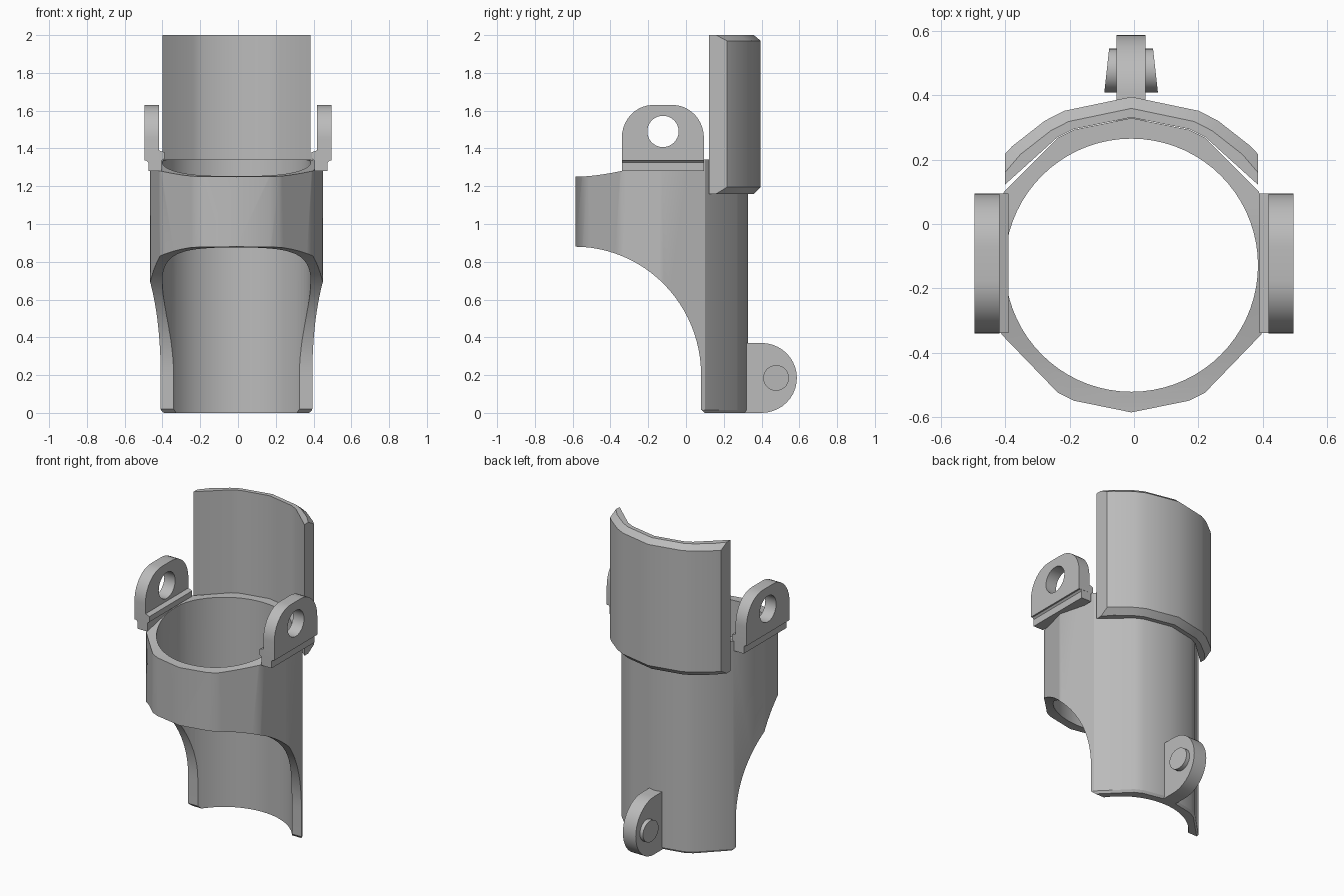
import bpy
import bmesh
from math import sin, cos, pi, radians, sqrt

if "Cube" in bpy.data.objects:
    bpy.data.objects.remove(bpy.data.objects["Cube"])

grey = bpy.data.materials.new("plain grey")
grey.use_nodes = True
GREY = (0.5, 0.5, 0.5, 1)
grey.diffuse_color = GREY
grey.node_tree.nodes["Principled BSDF"].inputs["Base Color"].default_value = GREY

CX, CY = -0.008, -0.128      # sleeve axis
R_OUT, R_BORE = 0.457, 0.393


def loft(name, rings):
    """Skin a stack of matching rings and cap both ends."""
    bm = bmesh.new()
    loops = [[bm.verts.new(p) for p in ring] for ring in rings]
    for a, b in zip(loops, loops[1:]):
        for i in range(len(a)):
            j = (i + 1) % len(a)
            bm.faces.new((a[i], a[j], b[j], b[i]))
    bm.faces.new(loops[0])
    bm.faces.new(loops[-1])
    bmesh.ops.recalc_face_normals(bm, faces=bm.faces)
    mesh = bpy.data.meshes.new(name)
    bm.to_mesh(mesh)
    bm.free()
    mesh.materials.append(grey)
    obj = bpy.data.objects.new(name, mesh)
    bpy.context.collection.objects.link(obj)
    return obj


def along_x(name, profile, x0, x1):
    return loft(name, [[(x, y, z) for y, z in profile] for x in (x0, x1)])


def arc(cx, cy, rx, ry, a0, a1, n):
    return [(cx + rx * cos(radians(a0 + (a1 - a0) * i / n)),
             cy + ry * sin(radians(a0 + (a1 - a0) * i / n))) for i in range(n + 1)]


def circle(cx, cy, r, n):
    return arc(cx, cy, r, r, 0, 360, n)[:-1]


def cut(obj, cutter):
    cutter.hide_render = True
    mod = obj.modifiers.new("cut", 'BOOLEAN')
    mod.operation = 'DIFFERENCE'
    mod.solver = 'EXACT'
    mod.object = cutter
    bpy.context.view_layer.objects.active = obj
    bpy.ops.object.modifier_apply(modifier=mod.name)
    bpy.data.objects.remove(cutter)


def smooth(obj, angle=30):
    bpy.ops.object.select_all(action='DESELECT')
    obj.select_set(True)
    bpy.context.view_layer.objects.active = obj
    bpy.ops.object.shade_smooth_by_angle(angle=radians(angle))


# Sleeve: coarse faceted outside, round bore, sloping rim, arched front opening
half = [0, 23, 30, 62, 90, 120, 150, 157, 180]
angles = half + [360 - a for a in half[-2:0:-1]]


def sleeve_ring(r, z):
    return [(CX + r * sin(radians(a)), CY - r * cos(radians(a)), z) for a in angles]


sleeve = loft("sleeve", [sleeve_ring(R_OUT - 0.01, 0), sleeve_ring(R_OUT, 0.015),
                         sleeve_ring(R_OUT, 1.5)])
bore = circle(CX, CY, R_BORE, 72)
cut(sleeve, loft("bore_cutter", [[(x, y, z) for x, y in bore] for z in (-0.2, 1.7)]))

arch = arc(-0.59, 0.2, 0.67, 0.68, 90, 0, 24)
arch += [(0.08, 0.02), (0.11, -0.01), (0.11, -0.1), (-0.8, -0.1), (-0.8, 0.88)]
cut(sleeve, along_x("arch_cutter", arch, -1, 1))

rim = []
for i in range(17):
    t = i / 16
    rim.append((-0.59 + 0.64 * t, 1.25 + 0.092 * t * t * (3 - 2 * t)))
rim = [(-0.8, 1.25)] + rim + [(0.6, 1.342), (0.6, 1.8), (-0.8, 1.8)]
cut(sleeve, along_x("rim_cutter", rim, -1, 1))
smooth(sleeve)

# Rear panel: a curved plate on the back of the sleeve, outer edges chamfered
HALF_W = 0.393


def panel_ring(r, z):
    def side(radius, degs, end_y):
        right = [(radius * sin(radians(a)), radius * cos(radians(a))) for a in degs]
        right.append((HALF_W, end_y))
        return [(-x, y) for x, y in right[:0:-1]] + right
    outer = side(r, [0, 23.6, 31, 45], sqrt(r * r - HALF_W ** 2))
    inner = side(R_OUT + 0.002, [0, 23, 30], 0.25)
    return [(CX + x, CY + y, z) for x, y in outer + inner[::-1]]


panel = loft("rear_panel", [panel_ring(0.487, 1.16), panel_ring(0.523, 1.195),
                            panel_ring(0.523, 1.97), panel_ring(0.487, 2.0)])
smooth(panel)

# Side lugs: rounded eye plates on stepped feet
Y0, Y1, TOP, CR = -0.34, 0.095, 1.63, 0.165
plate = [(Y0, 1.335), (Y1, 1.335)]
plate += arc(Y1 - CR, TOP - CR - 0.01, CR, CR + 0.01, 0, 90, 10)
plate += arc(Y0 + CR, TOP - CR - 0.01, CR, CR + 0.01, 90, 180, 10)
foot = [(0.495, 1.345), (0.475, 1.325), (0.475, 1.28), (0.405, 1.28),
        (0.405, 1.335), (0.39, 1.345), (0.39, 1.38), (0.418, 1.39), (0.495, 1.39)]
for name, s in (("left", 1), ("right", -1)):
    eye = along_x(name + "_lug", plate, 0.418 * s, 0.495 * s)
    cut(eye, along_x("eye_cutter", circle(-0.122, 1.49, 0.083, 32), 0.3 * s, 0.6 * s))
    smooth(eye)
    loft(name + "_lug_foot", [[(x * s, y, z) for x, z in foot]
                              for y in (Y0 + 0.001, Y1 - 0.001)])

# Rear lug: round-ended tab low on the back, with a slanted pin through it
tab = [(0.3, 0)] + arc(0.4, 0.185, 0.187, 0.185, -90, 90, 20) + [(0.3, 0.37)]
smooth(along_x("rear_lug", tab, -0.055, 0.036))

pin = circle(0.477, 0.185, 0.068, 28)
smooth(loft("rear_lug_pin", [[(-0.009 + s * (0.083 - 0.11 * (y - 0.41)), y, z)
                              for y, z in pin] for s in (-1, 1)]))
